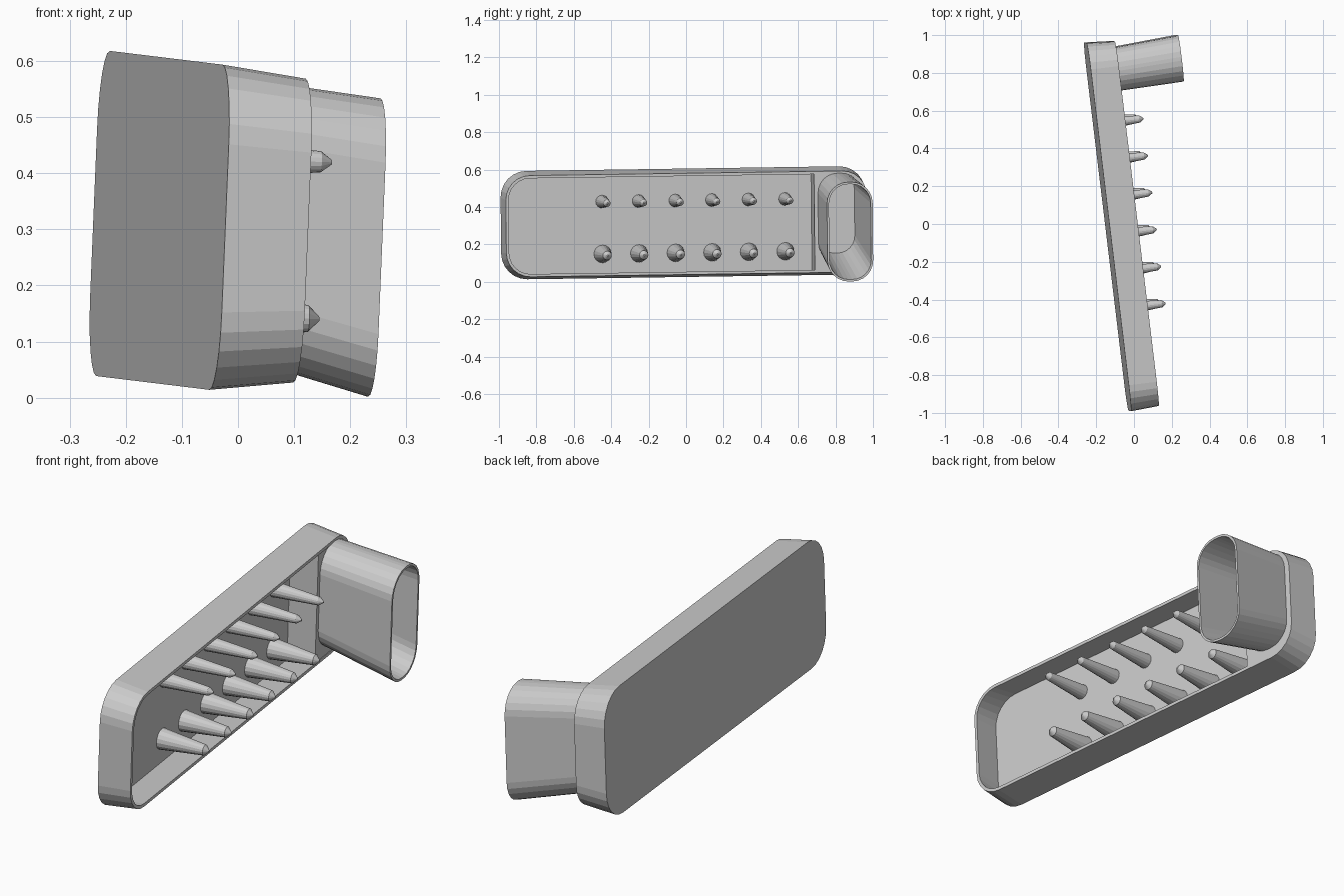
import bpy, bmesh, math
from mathutils import Vector, Matrix

if "Cube" in bpy.data.objects:
    bpy.data.objects.remove(bpy.data.objects["Cube"])

# Tilted frame of the tray: depth, length, width axes, origin at back panel centre
D = Vector((0.992, 0.12, -0.04)).normalized()
L = Vector((-0.118, 0.993, 0.0145))
L = (L - D * L.dot(D)).normalized()
W = D.cross(L)
ORIGIN = Vector((-0.14, -0.015, 0.316))
FRAME = Matrix((D, L, W)).transposed().to_4x4()
FRAME.translation = ORIGIN

grey = bpy.data.materials.new("plain_grey")
grey.diffuse_color = (0.6, 0.6, 0.6, 1)
grey.use_nodes = True
grey.node_tree.nodes["Principled BSDF"].inputs["Base Color"].default_value = grey.diffuse_color


def finish(bm, name):
    bmesh.ops.recalc_face_normals(bm, faces=bm.faces)
    bm.transform(FRAME)
    me = bpy.data.meshes.new(name)
    bm.to_mesh(me)
    bm.free()
    me.materials.append(grey)
    ob = bpy.data.objects.new(name, me)
    bpy.context.collection.objects.link(ob)
    return ob


def ring(d, cl, cw, hl, hw, r, r_near=None, seg=6):
    """Rounded rectangle at depth d; r_near is the corner radius at the -L end."""
    pts = []
    for k, (sl, sw) in enumerate(((1, 1), (-1, 1), (-1, -1), (1, -1))):
        rad = r_near if (sl < 0 and r_near) else r
        for i in range(seg + 1):
            a = math.radians(90 * k + 90 * i / seg)
            pts.append((d, cl + sl * (hl - rad) + rad * math.cos(a),
                        cw + sw * (hw - rad) + rad * math.sin(a)))
    return pts


def loft(name, rings, closed=False):
    """Skin through the rings; closed joins last to first, otherwise ends are capped."""
    bm = bmesh.new()
    rows = [[bm.verts.new(p) for p in r] for r in rings]
    n = len(rows[0])
    pairs = list(zip(rows, rows[1:])) + ([(rows[-1], rows[0])] if closed else [])
    for a, b in pairs:
        for i in range(n):
            j = (i + 1) % n
            bm.faces.new((a[i], a[j], b[j], b[i]))
    if not closed:
        bm.faces.new(rows[0])
        bm.faces.new(rows[-1])
    return finish(bm, name)


# Shallow open tray with drafted walls
loft("tray", [
    ring(0.0, 0, 0, 0.982, 0.29, 0.14),
    ring(0.15, 0, 0, 0.972, 0.271, 0.13),
    ring(0.15, 0, 0, 0.957, 0.256, 0.115),
    ring(0.014, 0, 0, 0.966, 0.274, 0.125)])

# Hollow spout, leaning and flaring outward from the tray floor
T = 0.011
base = (0.82, 0.045, 0.113, 0.229)
end = (0.84, -0.041, 0.123, 0.266)


def spout_ring(d, inset=0.0):
    t = (d - 0.012) / (0.488 - 0.012)
    cl, cw, hl, hw = (a + (b - a) * t for a, b in zip(base, end))
    return ring(d, cl, cw, hl - inset, hw - inset, hl * 0.92 - inset)


loft("spout", [spout_ring(0.012), spout_ring(0.488),
               spout_ring(0.488, T), spout_ring(0.012, T)], closed=True)

# Cover plate that closes the tray end around the spout
def cover_ring(d):
    return ring(d, 0.8245, 0, 0.1345, 0.258, 0.113, 0.004)


loft("end_cover", [cover_ring(0.147), spout_ring(0.147, 0.004),
                   spout_ring(0.139, 0.004), cover_ring(0.139)], closed=True)

# Partition wall between the tray and the covered end
bm = bmesh.new()
bmesh.ops.create_cube(bm, size=1)
bmesh.ops.scale(bm, vec=(0.135, 0.012, 0.522), verts=bm.verts)
bmesh.ops.translate(bm, vec=(0.0795, 0.696, 0), verts=bm.verts)
finish(bm, "partition")


# Two rows of tapered pegs with pointed tips
def peg(name, l, w, top, r0, r1):
    profile = ((0.01, r0), (top - 0.02, r1), (top, 0.004))
    n = 16
    rings = [[(d, l + r * math.cos(2 * math.pi * i / n), w + r * math.sin(2 * math.pi * i / n))
              for i in range(n)] for d, r in profile]
    loft(name, rings)


for i in range(6):
    l = -0.437 + 0.197 * i
    peg(f"upper_peg_{i + 1}", l, 0.12, 0.252, 0.035, 0.019)
    peg(f"lower_peg_{i + 1}", l, -0.16, 0.241, 0.048, 0.024)
